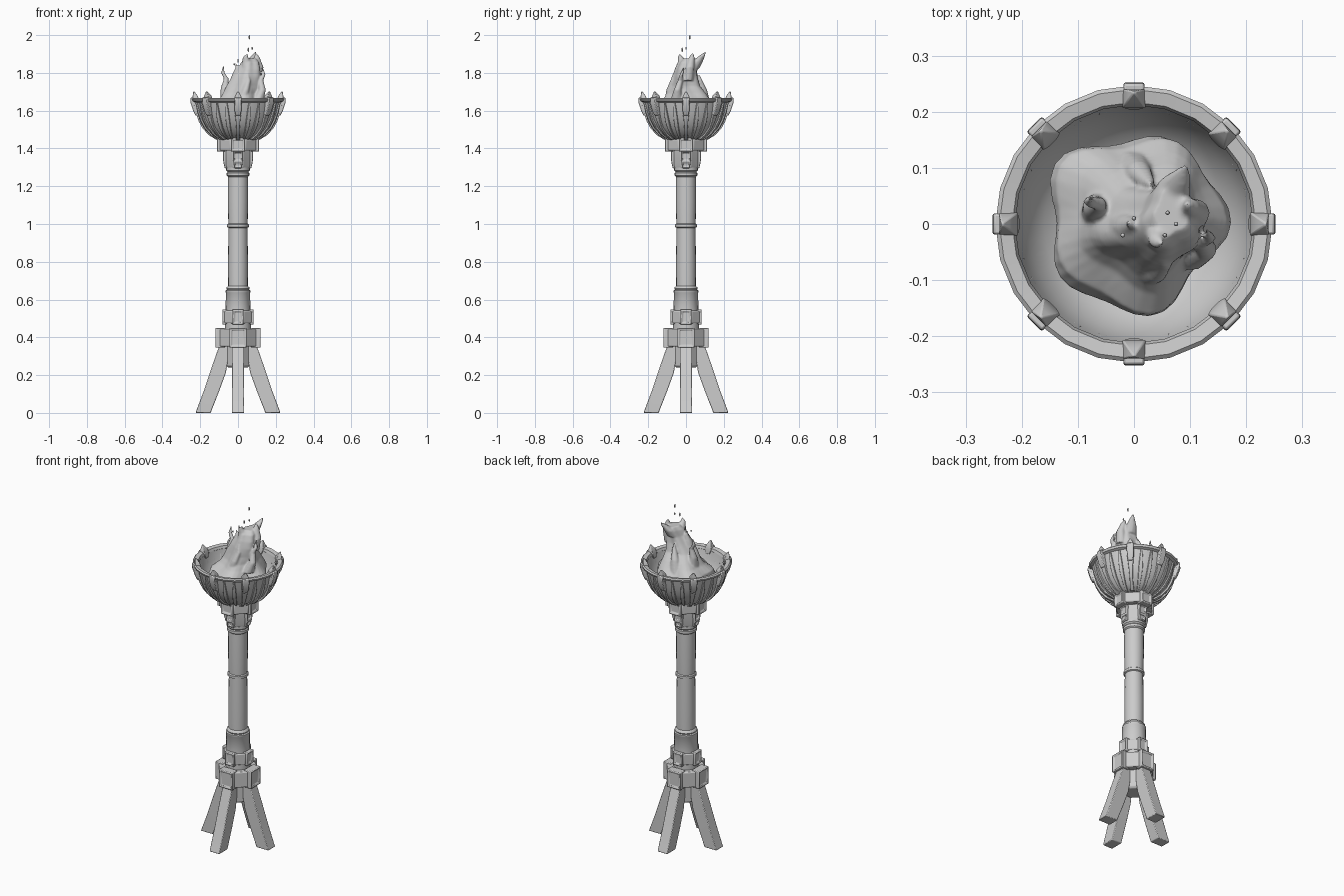
import bpy, bmesh, math
from mathutils import Vector, Matrix

AXES4 = [i * math.pi / 2 for i in range(4)]
AXES8 = [i * math.pi / 4 for i in range(8)]


def finish(name, bm, bevel=0.0, angle=35):
    bmesh.ops.recalc_face_normals(bm, faces=bm.faces)
    me = bpy.data.meshes.new(name)
    bm.to_mesh(me)
    bm.free()
    me.shade_smooth()
    me.set_sharp_from_angle(angle=math.radians(angle))
    ob = bpy.data.objects.new(name, me)
    bpy.context.collection.objects.link(ob)
    if bevel:
        m = ob.modifiers.new("bevel", 'BEVEL')
        m.width, m.segments, m.limit_method = bevel, 2, 'ANGLE'
    return ob


def bridge(bm, rings, cap=True):
    n = len(rings[0])
    for a, b in zip(rings, rings[1:]):
        for i in range(n):
            bm.faces.new((a[i], a[(i + 1) % n], b[(i + 1) % n], b[i]))
    if cap:
        bm.faces.new(rings[0][::-1])
        bm.faces.new(rings[-1])


def lathe(name, profile, segs=20, bevel=0.0, turn=0.0):
    bm = bmesh.new()
    rings = [[bm.verts.new((r * math.cos(turn + math.tau * i / segs),
                            r * math.sin(turn + math.tau * i / segs), z))
              for i in range(segs)] for r, z in profile]
    bridge(bm, rings)
    return finish(name, bm, bevel)


def radial(name, sections, angles, bevel=0.0, inset=0.0):
    """Swept bars around z; section = inner r, z, outer r, z, width."""
    bm = bmesh.new()
    for a in angles:
        c, s = math.cos(a), math.sin(a)
        rings = []
        for ri, zi, ro, zo, w in sections:
            h = w / 2
            rings.append([bm.verts.new((r * c - t * s, r * s + t * c, z))
                          for r, t, z in ((ri, -h, zi), (ro, -h, zo), (ro, h, zo), (ri, h, zi))])
        bridge(bm, rings)
    bmesh.ops.recalc_face_normals(bm, faces=bm.faces)
    if inset:
        outer = [f for f in bm.faces
                 if f.normal.dot(Vector((*f.calc_center_median().xy, 0)).normalized()) > 0.9]
        bmesh.ops.inset_individual(bm, faces=outer, thickness=inset, depth=0)
        bmesh.ops.inset_individual(bm, faces=outer, thickness=0.003, depth=-0.008)
    return finish(name, bm, bevel)


def collar(name, z0, z1, apothem, reach, width, angles):
    """Octagonal core with framed blocks around it."""
    r = apothem / math.cos(math.pi / 8)
    lathe(name + "_core", [(r, z0 + .006), (r, z1 - .006)], 8, 0.006, math.pi / 8)
    radial(name + "_blocks", [(apothem - .03, z0, reach, z0, width),
                              (apothem - .03, z1, reach, z1, width)], angles, 0.005, 0.015)


# Splayed legs
leg = [(.145, 0, .225, 0, .066), (.098, .12, .18, .12, .066),
       (.065, .21, .14, .24, .064), (.04, .35, .098, .36, .062)]
radial("legs", leg, AXES4, 0.004)

# Leg hub and lower collars
lathe("leg_hub", [(.055, .24), (.066, .25), (.066, .40)], 8, 0.003, math.pi / 8)
collar("lower_collar", .345, .45, .1, .119, .09, AXES4)
collar("upper_collar", .468, .547, .072, .083, .06, AXES4)
lathe("collar_neck", [(.07, .44), (.07, .48)], 16)

# Pole with raised bands
lathe("pole", [(.066, .54), (.064, .635), (.066, .638), (.066, .648), (.059, .652), (.062, .658),
               (.06, .665), (.052, .672), (.053, .8), (.05, .98), (.057, .984), (.057, .998),
               (.051, 1.003), (.054, 1.12), (.053, 1.25), (.06, 1.256), (.06, 1.27),
               (.055, 1.275), (.063, 1.283), (.063, 1.3)], 20)

# Capital below the bowl
lathe("capital_neck", [(.062, 1.29), (.068, 1.31), (.07, 1.39)], 8, 0.004, math.pi / 8)
radial("capital_brackets", [(.04, 1.295, .07, 1.295, .04), (.04, 1.33, .078, 1.33, .05),
                            (.04, 1.385, .08, 1.385, .055)], AXES4, 0.004, 0.01)
collar("capital", 1.383, 1.455, .096, .112, .075, AXES4)

# Hollow bowl and rim
OUT = [(.105, 1.45), (.145, 1.475), (.178, 1.51), (.2, 1.55), (.215, 1.595), (.226, 1.645)]
INN = [(.215, 1.65), (.205, 1.6), (.19, 1.56), (.16, 1.515), (.1, 1.48), (.02, 1.47)]
lathe("bowl", OUT + INN, 40)
bm = bmesh.new()
rim = [(.222, 1.642), (.242, 1.65), (.247, 1.662), (.24, 1.668), (.217, 1.664), (.212, 1.65)]
rings = [[bm.verts.new((r * math.cos(math.tau * i / 24), r * math.sin(math.tau * i / 24), z))
          for r, z in rim] for i in range(24)]
bridge(bm, rings + rings[:1], cap=False)
finish("rim", bm)


# Ribs that follow the bowl
def rib(name, widths, lift, angles):
    radial(name, [(r - .012, z, r + lift, z - lift * .5, w) for (r, z), w in zip(OUT, widths)],
           angles, 0.002)


rib("main_ribs", [.022, .018, .018, .024, .034, .04], .009, AXES8)
rib("side_ribs_left", [.008, .014, .02, .022, .018, .008], .007, [a + .27 for a in AXES8])
rib("side_ribs_right", [.008, .014, .02, .022, .018, .008], .007, [a - .27 for a in AXES8])

# Rim clasps and claws
radial("rim_clasps", [(.205, 1.575, .226, 1.575, .026), (.21, 1.6, .238, 1.6, .036),
                      (.215, 1.645, .252, 1.645, .038), (.215, 1.668, .25, 1.67, .036)], AXES8, 0.004)
radial("claws", [(.204, 1.63, .222, 1.63, .022), (.207, 1.655, .24, 1.66, .042),
                 (.212, 1.676, .24, 1.676, .034), (.222, 1.69, .238, 1.69, .02),
                 (.232, 1.702, .237, 1.702, .006)], AXES8, 0.004)


# Flame body and tongues, fused by remeshing
def tongue(bm, rows, lobe=0.0, n=40):
    rings = []
    for cx, cy, rx, ry, z in rows:
        ring = []
        for i in range(n):
            a = math.tau * i / n
            k = 1 + lobe * (math.sin(5 * a + 9 * z) + .6 * math.sin(3 * a - 16 * z + 1))
            ring.append(bm.verts.new((cx + rx * k * math.cos(a), cy + ry * k * math.sin(a), z)))
        rings.append(ring)
    bridge(bm, rings)


bm = bmesh.new()
tongue(bm, [(0, 0, .1, .1, 1.545), (0, .003, .145, .145, 1.56), (0, .003, .156, .156, 1.59),
            (.005, .005, .15, .15, 1.625), (.018, .01, .118, .118, 1.66), (.022, .008, .1, .098, 1.69),
            (.03, -.002, .085, .076, 1.73), (.045, -.004, .07, .066, 1.78),
            (.058, 0, .056, .058, 1.82), (.064, .012, .045, .055, 1.855), (.066, .02, .03, .04, 1.875)], .085)
for path in (
        [(.06, .03, .04, 1.82), (.07, .06, .03, 1.86), (.085, .085, .016, 1.89), (.092, .102, .004, 1.91)],
        [(.05, -.02, .035, 1.81), (.045, -.02, .024, 1.86), (.04, -.03, .013, 1.885), (.05, -.035, .004, 1.9)],
        [(.1, .01, .03, 1.76), (.11, .02, .025, 1.83), (.1, .03, .016, 1.88), (.095, .035, .004, 1.905)],
        [(-.055, .02, .04, 1.66), (-.07, .03, .022, 1.72), (-.062, .035, .013, 1.77), (-.08, .04, .01, 1.8), (-.078, .045, .003, 1.835)],
        [(-.02, -.01, .035, 1.73), (-.01, -.005, .022, 1.79), (-.002, 0, .012, 1.825), (-.012, 0, .003, 1.85)],
        [(.1, -.05, .035, 1.65), (.128, -.045, .02, 1.71), (.12, -.03, .014, 1.76), (.136, -.025, .01, 1.79), (.13, -.01, .003, 1.83)],
        [(.02, -.08, .035, 1.65), (.04, -.085, .02, 1.71), (.055, -.07, .013, 1.76), (.05, -.065, .003, 1.8)],
        [(.0, .09, .04, 1.64), (.01, .09, .022, 1.71), (.025, .075, .012, 1.76), (.03, .07, .003, 1.79)]):
    tongue(bm, [(x, y, r, r, z) for x, y, r, z in path], 0, 10)
flame = finish("flame", bm, angle=180)
m = flame.modifiers.new("fuse", 'REMESH')
m.mode, m.voxel_size, m.use_smooth_shade = 'VOXEL', 0.005, True
m = flame.modifiers.new("soften", 'SMOOTH')
m.factor, m.iterations = 0.5, 3

# Loose sparks above the flame
bm = bmesh.new()
for x, y, z, h in ((.06, .02, 1.988, .012), (.055, -.02, 1.922, .012), (.075, 0, 1.93, .008),
                   (.0, .01, 1.865, .01), (-.02, -.02, 1.845, .006)):
    bmesh.ops.create_icosphere(bm, subdivisions=2, radius=1,
                               matrix=Matrix.Translation((x, y, z)) @ Matrix.Diagonal((.004, .004, h, 1)))
finish("sparks", bm, angle=180)
